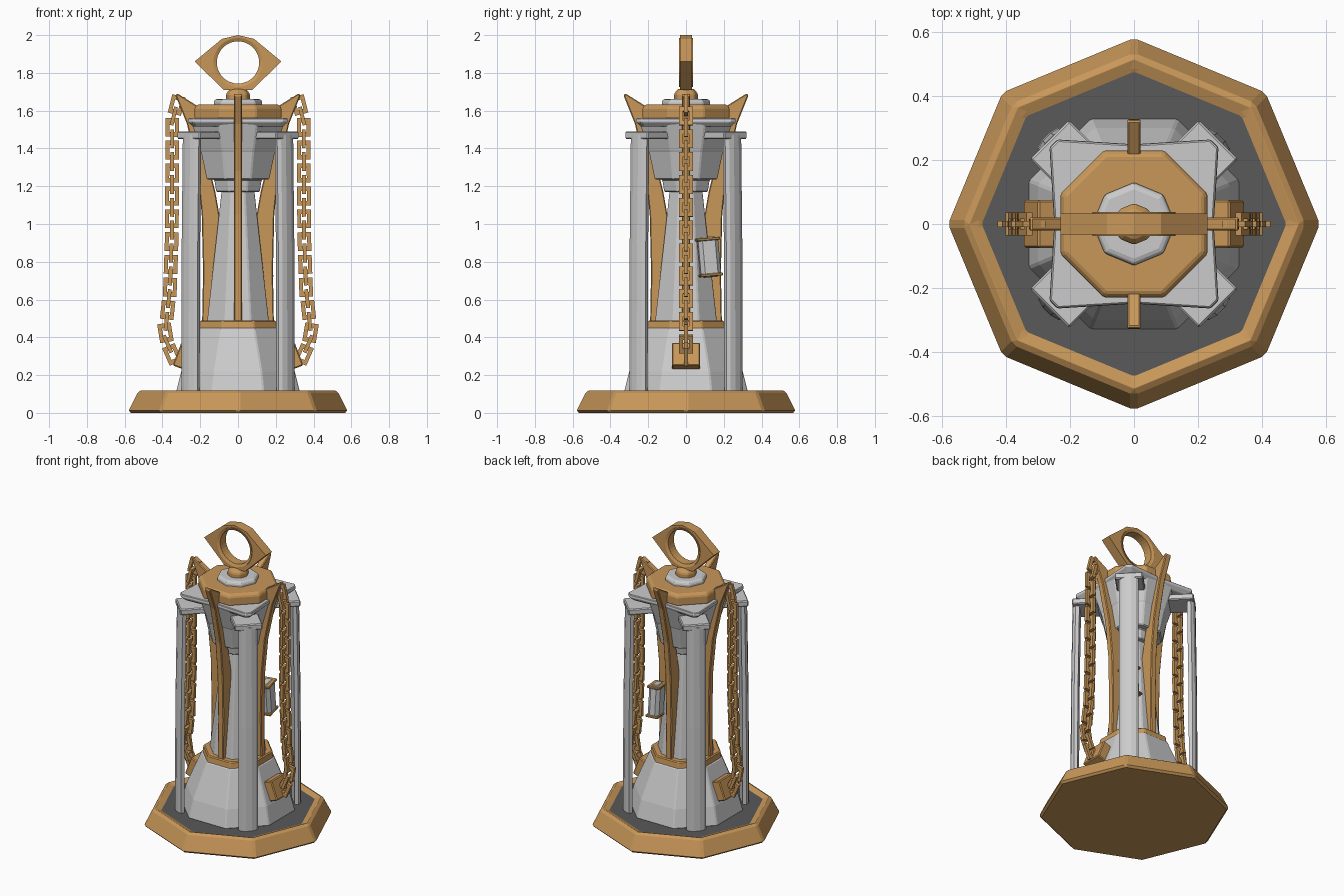
import bpy, bmesh, math
from mathutils import Vector, Matrix

if "Cube" in bpy.data.objects:
    bpy.data.objects.remove(bpy.data.objects["Cube"])


def material(name, rgb):
    m = bpy.data.materials.new(name)
    m.diffuse_color = (*rgb, 1)
    m.use_nodes = True
    m.node_tree.nodes["Principled BSDF"].inputs["Base Color"].default_value = m.diffuse_color
    return m


GOLD = material("gold", (0.58, 0.31, 0.10))
DARK = material("dark_grey", (0.10, 0.10, 0.10))


def finish(name, bm, mat=None, bevel=0.0):
    bmesh.ops.recalc_face_normals(bm, faces=bm.faces)
    me = bpy.data.meshes.new(name)
    bm.to_mesh(me)
    bm.free()
    ob = bpy.data.objects.new(name, me)
    bpy.context.collection.objects.link(ob)
    if mat:
        me.materials.append(mat)
    if bevel:
        b = ob.modifiers.new("bevel", 'BEVEL')
        b.width, b.segments, b.limit_method = bevel, 1, 'ANGLE'
        b.angle_limit = math.radians(30)
    return ob


def bridge(bm, rings, closed=False):
    """Skin successive vertex rings; cap the ends or join last to first."""
    vs = [[bm.verts.new(p) for p in r] for r in rings]
    n = len(vs[0])
    pairs = list(zip(vs, vs[1:])) + ([(vs[-1], vs[0])] if closed else [])
    for a, b in pairs:
        for i in range(n):
            j = (i + 1) % n
            bm.faces.new((a[i], a[j], b[j], b[i]))
    if not closed:
        bm.faces.new(vs[0])
        bm.faces.new(vs[-1])


def octagon(name, profile, mat=None, bevel=0.006, flat=True):
    """Eight-sided stack; flat=True means a flat faces front and r is to the flat."""
    off, k = (math.pi / 8, 1 / math.cos(math.pi / 8)) if flat else (0, 1)
    rings = [[(r * k * math.cos(off + i * math.pi / 4),
               r * k * math.sin(off + i * math.pi / 4), z) for i in range(8)] for r, z in profile]
    bm = bmesh.new()
    bridge(bm, rings)
    return finish(name, bm, mat, bevel)


def slab(name, pts, t, matrix, mat=None, bevel=0.005):
    """Extrude a 2D outline in local XZ by thickness t along local Y."""
    bm = bmesh.new()
    bridge(bm, [[matrix @ Vector((x, y, z)) for x, z in pts] for y in (-t / 2, t / 2)])
    return finish(name, bm, mat, bevel)


def box(name, size, matrix, mat=None, bevel=0.006):
    x, y, z = (s / 2 for s in size)
    return slab(name, [(-x, -z), (x, -z), (x, z), (-x, z)], 2 * y, matrix, mat, bevel)


def spin(deg):
    return Matrix.Rotation(math.radians(deg), 4, 'Z')


# Base with gold rim and dark recessed floor
octagon("base", [(0.582, 0), (0.582, 0.015), (0.53, 0.118), (0.50, 0.118), (0.48, 0.10)],
        GOLD, 0.015, flat=False)
octagon("base_floor", [(0.483, 0.08), (0.483, 0.104)], DARK, 0, flat=False)

# Pedestal and tapered column
octagon("pedestal", [(0.33, 0.10), (0.30, 0.22), (0.21, 0.45)])
octagon("pedestal_band", [(0.207, 0.44), (0.20, 0.49)], GOLD)
octagon("column", [(0.165, 0.47), (0.085, 1.19)])
octagon("capital", [(0.115, 1.17), (0.125, 1.235), (0.165, 1.235), (0.195, 1.38),
                    (0.20, 1.39), (0.245, 1.54)])

# Square top plate with slightly concave sides and clipped corners
quarter = [(0.24, -0.0), (0.25, 0.23), (0.23, 0.265)]
outline = []
for k in range(4):
    s = spin(90 * k)
    for p in ((0.25, 0), (0.265, 0.24), (0.24, 0.265)):
        outline.append(s @ Vector((*p, 0)))
bm = bmesh.new()
bridge(bm, [[(p.x * f, p.y * f, z) for p in outline]
            for f, z in ((0.9, 1.515), (1, 1.54), (0.99, 1.56))])
finish("top_plate", bm, None, 0.004)

# Gold cap, washer and knob
octagon("cap", [(0.222, 1.55), (0.23, 1.565), (0.23, 1.615), (0.215, 1.632)], GOLD)
octagon("cap_washer", [(0.13, 1.62), (0.13, 1.65), (0.115, 1.662)], flat=False)
octagon("ring_knob", [(0.065, 1.65), (0.065, 1.69), (0.045, 1.715)], GOLD, flat=False)

# Hanging ring: angular plate with a round eye
N = 32
key = [(0.23, 1.86), (0.085, 1.98), (0, 2.0), (-0.085, 1.98), (-0.23, 1.86), (-0.075, 1.71), (0.075, 1.71)]
C = Vector((0, 1.855))


def ray_to_outline(a):
    d = Vector((math.cos(a), math.sin(a)))
    for i, p in enumerate(key):
        p, q = Vector(p) - C, Vector(key[(i + 1) % len(key)]) - C
        e = q - p
        den = d.x * e.y - d.y * e.x
        if abs(den) < 1e-9:
            continue
        t = (p.x * e.y - p.y * e.x) / den
        u = (p.x * d.y - p.y * d.x) / den
        if t > 0 and -1e-6 <= u <= 1 + 1e-6:
            return C + d * t
    return C + d * 0.2


# sample evenly, then add the outline corners so they stay crisp
angles = [i * 2 * math.pi / N for i in range(N)]
corner_angles = [math.atan2(p[1] - C.y, p[0]) % (2 * math.pi) for p in key]
for c in corner_angles:
    i = min(range(N), key=lambda j: abs((angles[j] - c + math.pi) % (2 * math.pi) - math.pi))
    angles[i] = c
outer = [ray_to_outline(a) for a in angles]
inner = [C + 0.112 * Vector((math.cos(a), math.sin(a))) for a in angles]
mid = [C + 0.13 * Vector((math.cos(a), math.sin(a))) for a in angles]
bm = bmesh.new()
bridge(bm, [[(p.x, y, p.y) for p in ps] for ps, y in
            ((outer, -0.033), (mid, -0.033), (mid, -0.038), (inner, -0.030),
             (inner, 0.030), (mid, 0.038), (mid, 0.033), (outer, 0.033))], closed=True)
finish("hanging_ring", bm, GOLD)

# Four curved fins with horned tops
fin = [(0.19, 0.47), (0.185, 0.75), (0.192, 1.05), (0.215, 1.28), (0.27, 1.53), (0.33, 1.68),
       (0.322, 1.692), (0.215, 1.625), (0.20, 1.55), (0.165, 1.35), (0.12, 1.17), (0.09, 1.0), (0.12, 0.47)]
for k, side in enumerate(("right", "back", "left", "front")):
    slab("fin_" + side, fin, 0.042, spin(90 * k), GOLD)

# Four diagonal pillars with brackets
section = [(0.342, -0.055), (0.365, -0.06), (0.380, -0.045), (0.388, -0.018),
           (0.388, 0.018), (0.380, 0.045), (0.365, 0.06), (0.342, 0.055)]
for k in range(4):
    s = spin(45 + 90 * k)
    bm = bmesh.new()
    bridge(bm, [[s @ Vector((x - d, y, z)) for x, y in section]
                for d, z in ((0, 0.10), (0.002, 0.8), (0.012, 1.47))])
    finish(f"pillar_{k + 1}", bm)
    box(f"pillar_bracket_{k + 1}", (0.2, 0.172, 0.04), s @ Matrix.Translation((0.273, 0, 1.47)))


# Chains of alternating square links, mirrored left and right
def walk(path, step):
    d = 0.0
    for a, b in zip(path, path[1:]):
        a, b = Vector(a), Vector(b)
        length = (b - a).length
        while d <= length:
            yield a.lerp(b, d / length), (b - a).normalized()
            d += step
        d -= length


path = [(0.325, 0, 1.63), (0.348, 0, 1.54), (0.35, 0, 0.95), (0.36, 0, 0.66),
        (0.385, 0, 0.43), (0.375, 0, 0.37), (0.34, 0, 0.29)]
for sx, side in ((1, "right"), (-1, "left")):
    bm = bmesh.new()
    for i, (p, d) in enumerate(walk(path, 0.0605)):
        tilt = Matrix.Rotation(math.atan2(d.x, d.z), 4, 'Y')
        m = Matrix.Translation(p) @ tilt @ spin(90 * (i % 2))
        rings = [[m @ Vector((x * w, y, z * h)) for w, h, y in
                  ((0.036, 0.05, -0.01), (0.036, 0.05, 0.01), (0.015, 0.026, 0.01), (0.015, 0.026, -0.01))]
                 for x, z in ((-1, -1), (1, -1), (1, 1), (-1, 1))]
        bridge(bm, [[(sx * v.x, v.y, v.z) for v in r] for r in rings], closed=True)
    finish("chain_" + side, bm, GOLD)
    # anchor block leaning on the pedestal
    lean = Matrix.Translation((sx * 0.29, 0, 0.30)) @ Matrix.Rotation(sx * math.radians(-21), 4, 'Y')
    box("chain_anchor_" + side, (0.07, 0.15, 0.13), lean, GOLD)

# Small case with gold bands hung on the column
case = Matrix.Translation((0.135, 0.122, 0.825)) @ Matrix.Rotation(math.radians(5), 4, 'X') @ spin(10)
box("side_case", (0.075, 0.108, 0.215), case, None, 0.02)
for z in (-0.095, 0.095):
    box("case_band", (0.085, 0.122, 0.016), case @ Matrix.Translation((0, 0, z)), GOLD, 0.004)
